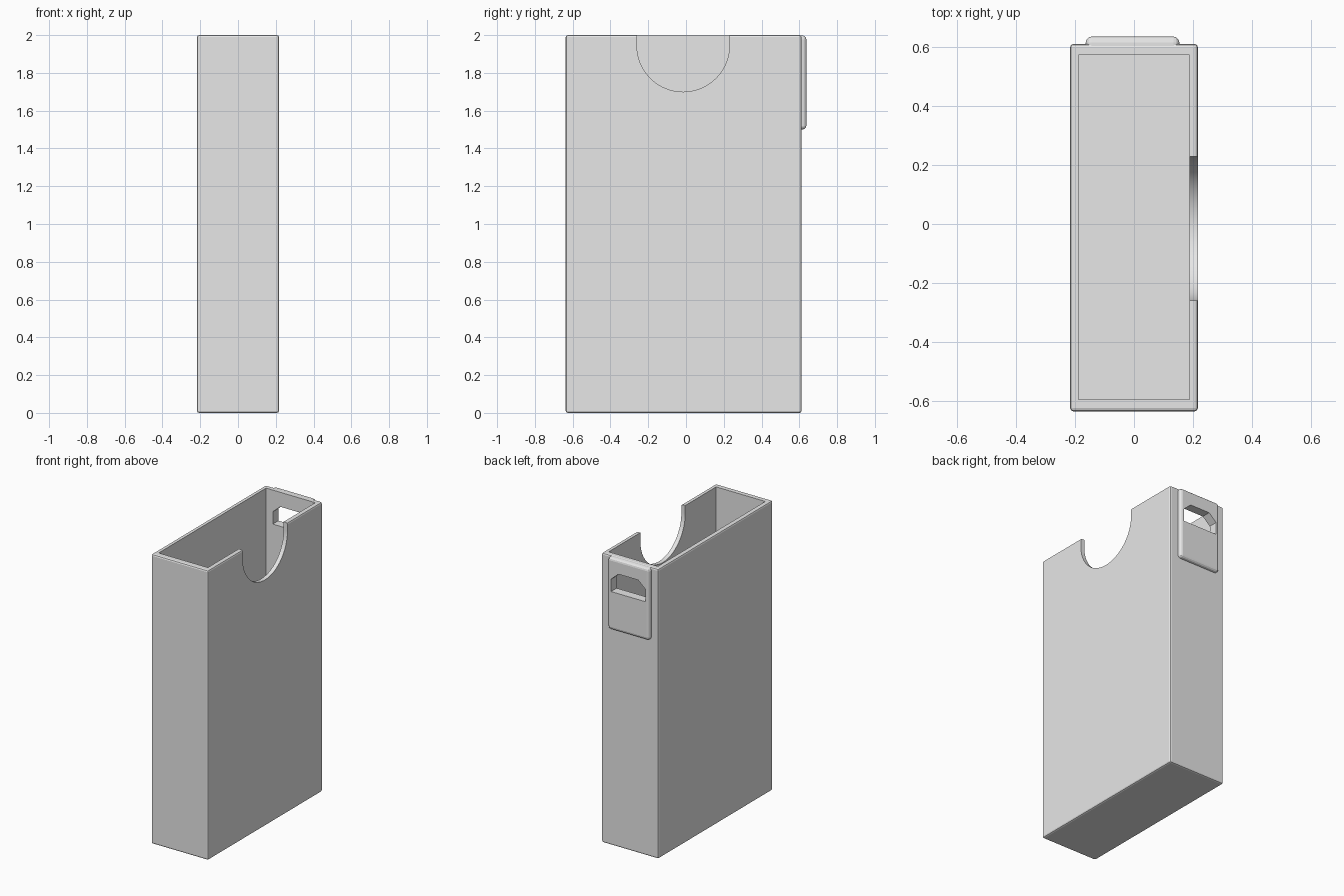
import bpy, bmesh, math

cube = bpy.data.objects.get("Cube")
if cube:
    bpy.data.objects.remove(cube, do_unlink=True)

# Single plain material
grey = bpy.data.materials.new("plain_grey")
grey.use_nodes = True
grey.diffuse_color = (0.8, 0.8, 0.8, 1)
grey.node_tree.nodes["Principled BSDF"].inputs["Base Color"].default_value = (0.8, 0.8, 0.8, 1)


def add_object(name, bm):
    bmesh.ops.recalc_face_normals(bm, faces=bm.faces[:])
    mesh = bpy.data.meshes.new(name)
    bm.to_mesh(mesh)
    bm.free()
    mesh.materials.append(grey)
    obj = bpy.data.objects.new(name, mesh)
    bpy.context.collection.objects.link(obj)
    return obj


def box(name, lo, hi, bevel=0, segments=1):
    bm = bmesh.new()
    bmesh.ops.create_cube(bm, size=1)
    for v in bm.verts:
        v.co = [(a + b) / 2 + c * (b - a) for a, b, c in zip(lo, hi, v.co)]
    if bevel:
        bmesh.ops.bevel(bm, geom=bm.edges[:], offset=bevel, segments=segments,
                        profile=0.5, affect='EDGES')
    return add_object(name, bm)


def prism(name, points, shift):
    """Extrude a closed loop of 3D points along shift."""
    bm = bmesh.new()
    face = bm.faces.new([bm.verts.new(p) for p in points])
    new = bmesh.ops.extrude_face_region(bm, geom=[face], use_keep_orig=True)["geom"]
    bmesh.ops.translate(bm, vec=shift,
                        verts=[g for g in new if isinstance(g, bmesh.types.BMVert)])
    return add_object(name, bm)


def cut(target, cutter):
    cutter.hide_render = True
    mod = target.modifiers.new("cut", 'BOOLEAN')
    mod.operation = 'DIFFERENCE'
    mod.solver = 'EXACT'
    mod.object = cutter
    bpy.context.view_layer.objects.active = target
    bpy.ops.object.modifier_apply(modifier=mod.name)


# Main parts: open sleeve and the raised hanging tab on its back
case_body = box("case_body", (-0.217, -0.637, 0), (0.217, 0.612, 2), 0.011, 2)
hang_tab = box("hang_tab", (-0.164, 0.582, 1.5), (0.154, 0.637, 1.998), 0.02, 3)

# Cavity, open at the top
cavity = box("cavity_cutter", (-0.188, -0.597, 0.04), (0.188, 0.575, 2.2))

# Thumb notch: half circle with straight sides up through the rim of one wall
steps, radius, mid_y, mid_z = 40, 0.245, -0.015, 1.945
outline = [(0.1, mid_y + radius, 2.2), (0.1, mid_y - radius, 2.2)]
for i in range(steps + 1):
    a = math.pi * (1 + i / steps)
    outline.append((0.1, mid_y + radius * math.cos(a), mid_z + radius * math.sin(a)))
notch = prism("notch_cutter", outline, (0.3, 0, 0))

# Hanging slot with chamfered upper corners
half = [(0.132, 1.765), (0.132, 1.85), (0.075, 1.9)]
slot_outline = half + [(-x, z) for x, z in reversed(half)]
slot = prism("slot_cutter", [(x - 0.005, 0.5, z) for x, z in slot_outline], (0, 0.3, 0))

cut(case_body, cavity)
cut(case_body, notch)
cut(case_body, slot)
cut(hang_tab, slot)

for cutter in (cavity, notch, slot):
    bpy.data.objects.remove(cutter, do_unlink=True)

# Smooth only the curved notch edge; bevels stay crisp
for obj in (case_body, hang_tab):
    bpy.ops.object.select_all(action='DESELECT')
    obj.select_set(True)
    bpy.context.view_layer.objects.active = obj
    bpy.ops.object.shade_smooth_by_angle(angle=math.radians(12))
